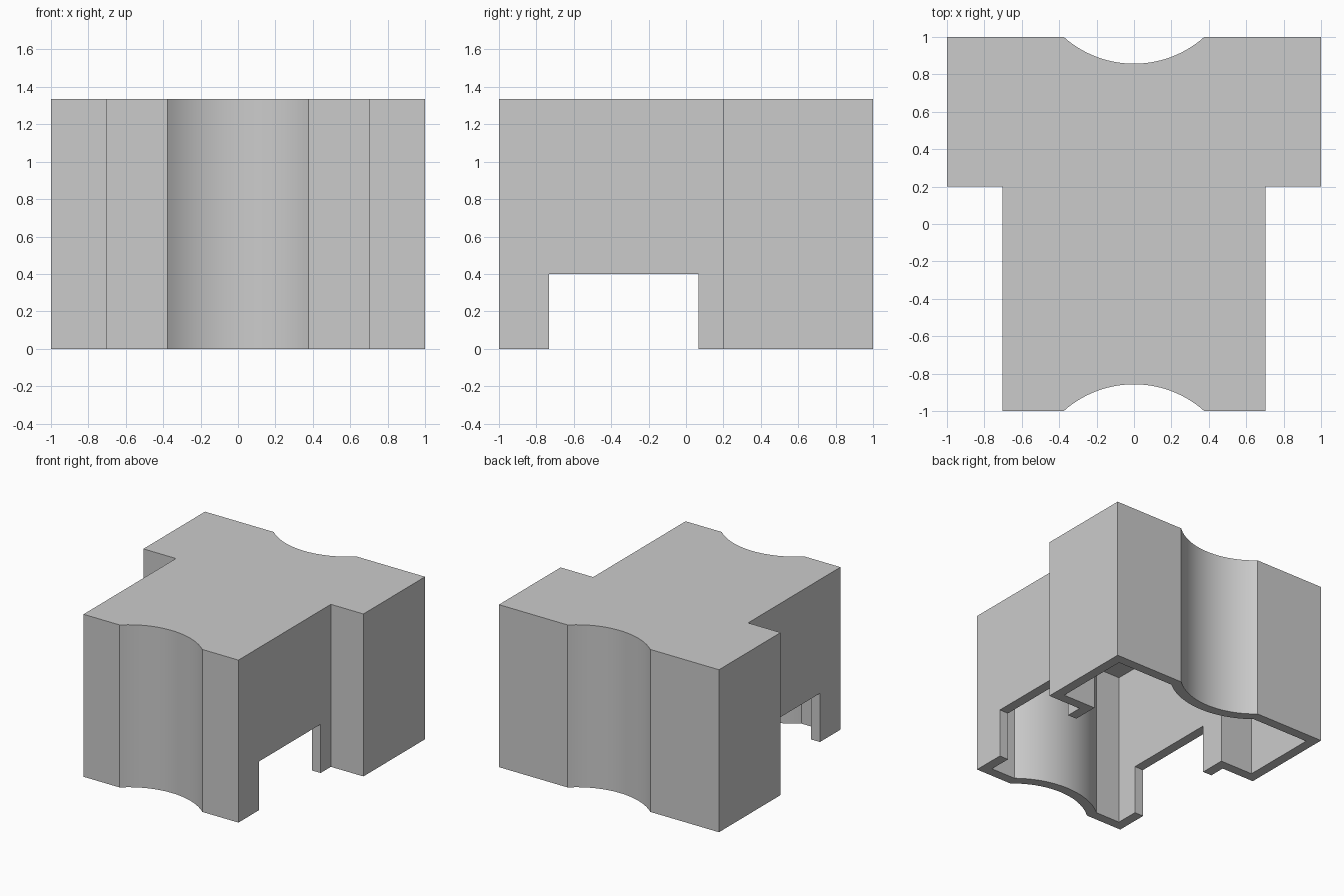
import bpy, bmesh
from math import asin, sin, cos, sqrt, radians

HEIGHT, WALL = 1.335, 0.08
ARC_R, ARC_Y = 0.565, 1.422      # scoop radius and centre distance

cube = bpy.data.objects.get("Cube")
if cube:
    bpy.data.objects.remove(cube, do_unlink=True)

grey = bpy.data.materials.new("plain_grey")
grey.use_nodes = True
grey.diffuse_color = (0.6, 0.6, 0.6, 1)
grey.node_tree.nodes["Principled BSDF"].inputs["Base Color"].default_value = (0.6, 0.6, 0.6, 1)


def scoop(inset, side, steps=28):
    """Arc cut into the front (side -1) or back (side 1), from -x to +x."""
    r = ARC_R + inset
    drop = ARC_Y - (1 - inset)
    half = asin(sqrt(r * r - drop * drop) / r)
    angles = [half * (2 * i / steps - 1) for i in range(steps + 1)]
    return [(r * sin(a), side * (ARC_Y - r * cos(a))) for a in angles]


def outline(inset):
    """T-shaped plan with a scoop in both ends, pulled in by the inset."""
    wide, narrow, end, step = 1 - inset, 0.704 - inset, 1 - inset, 0.2 + inset
    right = [(narrow, -end), (narrow, step), (wide, step), (wide, end)]
    left = [(-x, y) for x, y in reversed(right)]
    return scoop(inset, -1) + right + scoop(inset, 1)[::-1] + left


def prism(name, plan, bottom, top):
    bm = bmesh.new()
    base = bm.faces.new([bm.verts.new((x, y, bottom)) for x, y in plan])
    walls = bmesh.ops.extrude_face_region(bm, geom=[base])
    verts = [v for v in walls["geom"] if isinstance(v, bmesh.types.BMVert)]
    bmesh.ops.translate(bm, verts=verts, vec=(0, 0, top - bottom))
    bmesh.ops.recalc_face_normals(bm, faces=bm.faces)
    mesh = bpy.data.meshes.new(name)
    bm.to_mesh(mesh)
    bm.free()
    mesh.materials.append(grey)
    obj = bpy.data.objects.new(name, mesh)
    bpy.context.collection.objects.link(obj)
    return obj


# Outer body, hollowed from below, with a slot through both side walls
shell = prism("shell", outline(0), 0, HEIGHT)
cavity = prism("cavity_cutter", outline(WALL), -0.2, HEIGHT - WALL)
slot_plan = [(-1.2, -0.733), (1.2, -0.733), (1.2, 0.067), (-1.2, 0.067)]
slot = prism("slot_cutter", slot_plan, -0.3, 0.4)

bpy.ops.object.select_all(action="DESELECT")
shell.select_set(True)
bpy.context.view_layer.objects.active = shell
for cutter in (cavity, slot):
    cutter.hide_render = True
    mod = shell.modifiers.new(cutter.name, "BOOLEAN")
    mod.operation, mod.solver, mod.object = "DIFFERENCE", "EXACT", cutter
    bpy.ops.object.modifier_apply(modifier=mod.name)
    bpy.data.objects.remove(cutter, do_unlink=True)

# Smooth scoops, crisp corners
bpy.ops.object.shade_smooth_by_angle(angle=radians(25))
